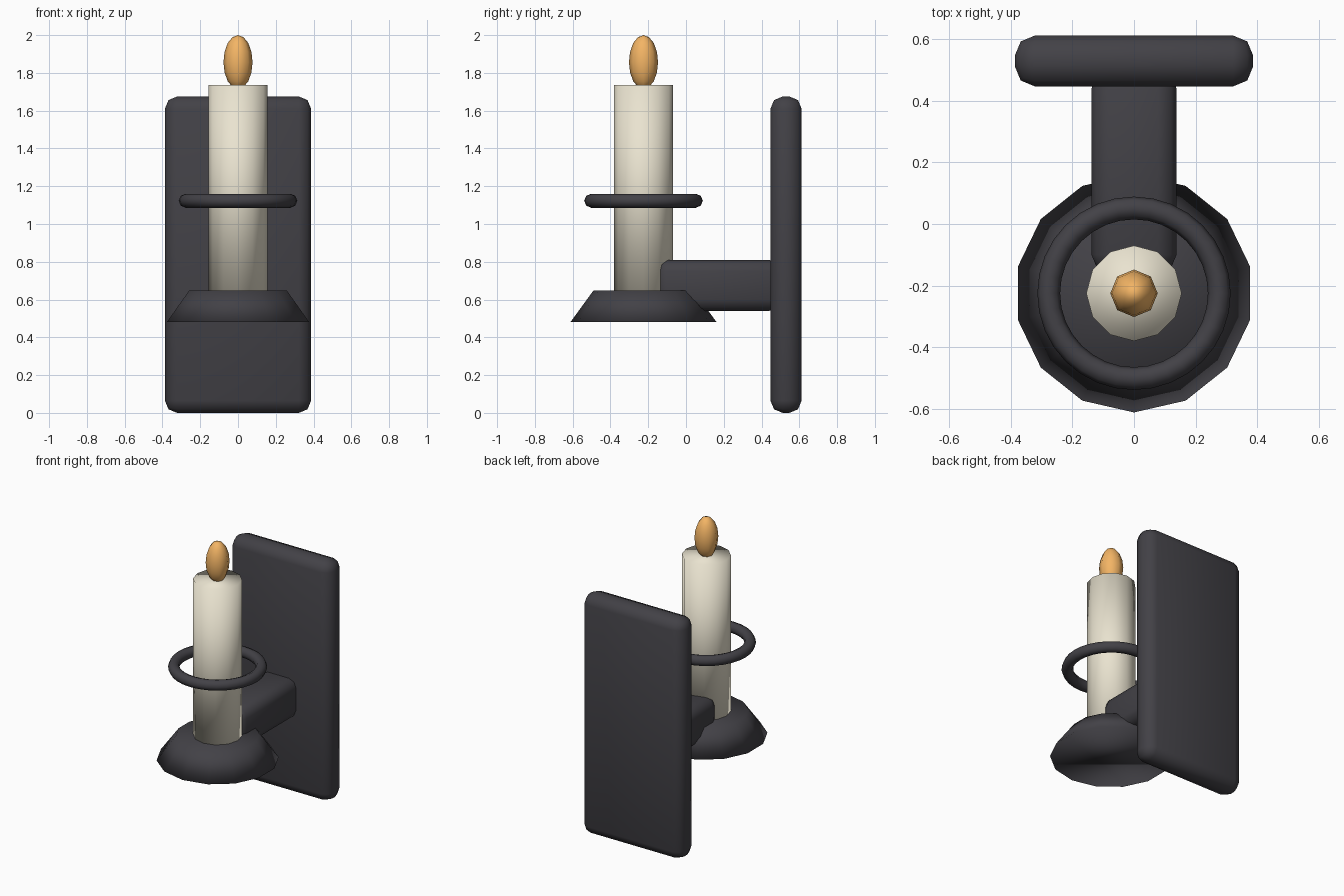
import bpy

if "Cube" in bpy.data.objects:
    bpy.data.objects.remove(bpy.data.objects["Cube"])


def material(name, rgb):
    m = bpy.data.materials.new(name)
    m.diffuse_color = (*rgb, 1)
    m.use_nodes = True
    m.node_tree.nodes["Principled BSDF"].inputs["Base Color"].default_value = m.diffuse_color
    return m


iron = material("iron", (0.055, 0.053, 0.062))
wax = material("wax", (0.82, 0.77, 0.63))
glow = material("glow", (0.9, 0.46, 0.13))
AXIS_Y = -0.225  # centre line of candle, dish and ring


def finish(name, mat):
    o = bpy.context.object
    o.name = name
    o.data.materials.append(mat)
    bpy.ops.object.shade_smooth()
    return o


def rounded_box(name, lo, hi, bevel):
    centre = [(a + b) / 2 for a, b in zip(lo, hi)]
    bpy.ops.mesh.primitive_cube_add(size=1, location=centre)
    bpy.context.object.scale = [b - a for a, b in zip(lo, hi)]
    bpy.ops.object.transform_apply(location=False, rotation=False, scale=True)
    o = finish(name, mat=iron)
    b = o.modifiers.new("bevel", 'BEVEL')
    b.width, b.segments = bevel, 2


def round_part(name, sides, r1, r2, z0, z1, mat):
    bpy.ops.mesh.primitive_cone_add(vertices=sides, radius1=r1, radius2=r2,
                                    depth=z1 - z0, location=(0, AXIS_Y, (z0 + z1) / 2))
    finish(name, mat)


# Wall plate and supporting arm
rounded_box("back_plate", (-0.387, 0.447, 0), (0.387, 0.612, 1.675), 0.065)
rounded_box("support_arm", (-0.138, -0.16, 0.54), (0.138, 0.5, 0.81), 0.06)

# Drip dish and candle
round_part("drip_dish", 14, 0.387, 0.265, 0.48, 0.648, iron)
round_part("candle", 12, 0.155, 0.155, 0.63, 1.735, wax)

# Ring around the candle
bpy.ops.mesh.primitive_torus_add(major_segments=32, minor_segments=8, major_radius=0.277,
                                 minor_radius=0.037, location=(0, AXIS_Y, 1.123))
finish("candle_ring", iron)

# Flame
bpy.ops.mesh.primitive_uv_sphere_add(segments=8, ring_count=8, radius=1,
                                     location=(0, AXIS_Y, 1.857))
bpy.context.object.scale = (0.077, 0.077, 0.143)
finish("flame", glow)
